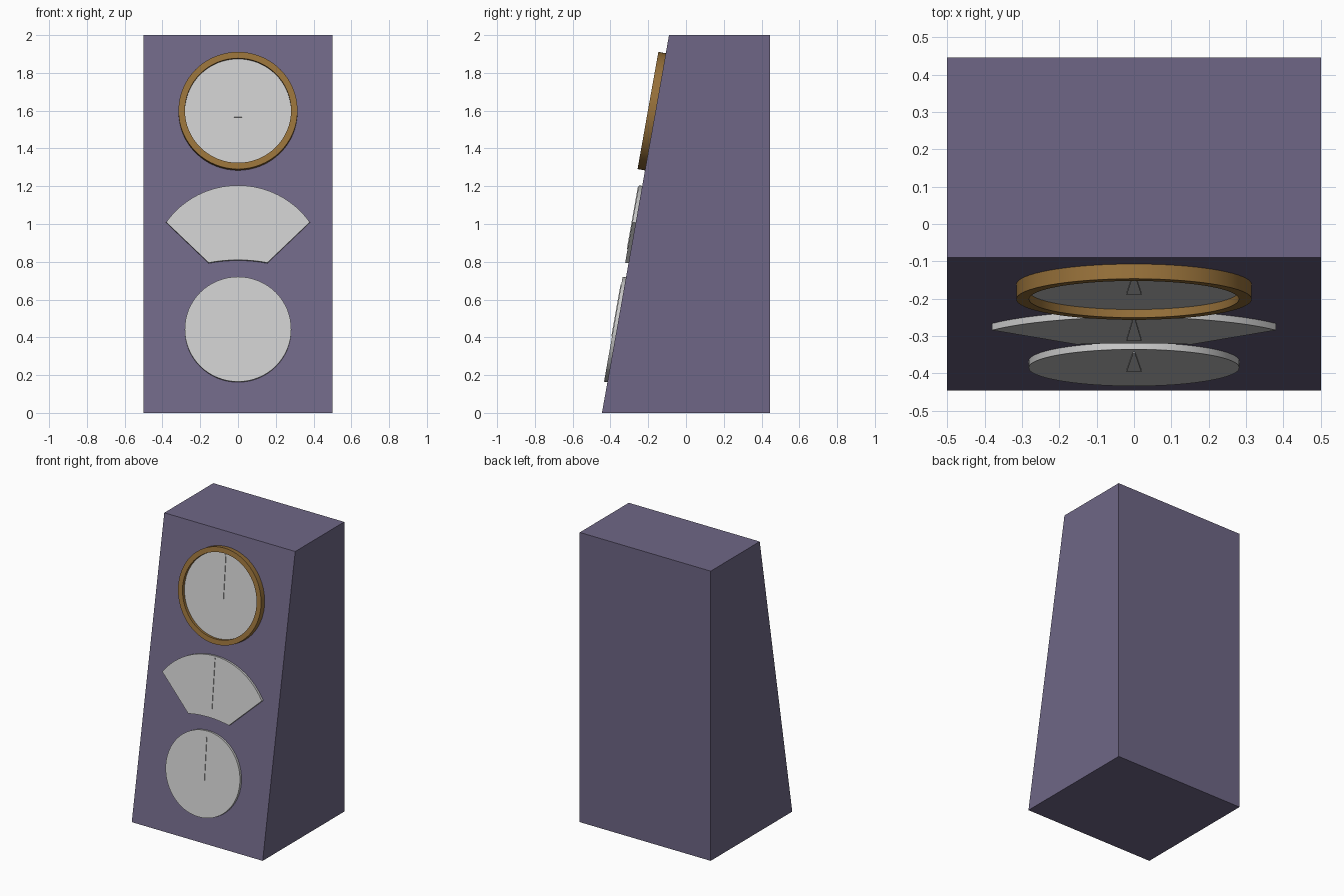
import bpy, bmesh, math
from mathutils import Vector, Matrix

if "Cube" in bpy.data.objects:
    bpy.data.objects.remove(bpy.data.objects["Cube"])

TILT = math.atan2(0.355, 2.0)            # lean of the front panel


def material(name, rgb):
    m = bpy.data.materials.new(name)
    m.diffuse_color = (*rgb, 1)
    m.use_nodes = True
    m.node_tree.nodes["Principled BSDF"].inputs["Base Color"].default_value = m.diffuse_color
    return m


PURPLE = material("muted purple", (0.158, 0.134, 0.238))
GREY = material("light grey", (0.60, 0.60, 0.60))
BRASS = material("brass brown", (0.31, 0.165, 0.042))


def finish(name, bm, mat, smooth=False):
    bmesh.ops.recalc_face_normals(bm, faces=bm.faces)
    mesh = bpy.data.meshes.new(name)
    bm.to_mesh(mesh)
    bm.free()
    mesh.materials.append(mat)
    ob = bpy.data.objects.new(name, mesh)
    bpy.context.collection.objects.link(ob)
    if smooth:
        bpy.ops.object.select_all(action='DESELECT')
        ob.select_set(True)
        bpy.context.view_layer.objects.active = ob
        bpy.ops.object.shade_smooth_by_angle(angle=math.radians(30))
    return ob


def on_panel(z):
    """Frame on the front panel at height z: x right, y up the slope, z outward."""
    origin = Vector((0, -0.445 + 0.1775 * z, z))
    return Matrix.Translation(origin) @ Matrix.Rotation(math.pi / 2 - TILT, 4, 'X')


def prism(bm, outline, depth, axis):
    face = bm.faces.new([bm.verts.new(p) for p in outline])
    ext = bmesh.ops.extrude_face_region(bm, geom=[face])["geom"]
    bmesh.ops.translate(bm, vec=Vector(axis) * depth,
                        verts=[v for v in ext if isinstance(v, bmesh.types.BMVert)])


def plate(name, outline, z, low, high, mat, smooth=True):
    bm = bmesh.new()
    prism(bm, [(x, y, low) for x, y in outline], high - low, (0, 0, 1))
    bm.transform(on_panel(z))
    return finish(name, bm, mat, smooth)


def circle(r, n=64):
    return [(r * math.cos(2 * math.pi * i / n), r * math.sin(2 * math.pi * i / n))
            for i in range(n)]


def arc(half, y_end, rise, n):
    """Arc from -half to +half, ends at y_end, bulging up by rise."""
    r = (half ** 2 + rise ** 2) / (2 * rise)
    a = math.asin(half / r)
    return [(r * math.sin(t), y_end + rise - r + r * math.cos(t))
            for t in (a * (2 * i / n - 1) for i in range(n + 1))]


# Cabinet: side profile with sloping front, extruded across x
bm = bmesh.new()
prism(bm, [(-0.5, y, z) for y, z in
           ((-0.445, 0), (0.445, 0), (0.445, 2), (-0.09, 2))], 1.0, (1, 0, 0))
finish("cabinet", bm, PURPLE)

# Round dials
plate("lower_dial", circle(0.282), 0.44, 0, 0.018, GREY)
plate("upper_dial", circle(0.284), 1.597, 0, 0.018, GREY)

# Fan-shaped middle dial
fan = arc(0.38, 0.218, 0.198, 32) + arc(0.155, 0.0, 0.015, 12)[::-1]
plate("fan_dial", fan, 0.792, 0, 0.018, GREY)

# Tapered needles lying on the dials
for name, z, length in (("lower_needle", 0.401, 0.28),
                        ("fan_needle", 0.864, 0.33),
                        ("upper_needle", 1.562, 0.30)):
    plate(name, [(-0.02, 0), (0.02, 0), (0.003, length), (-0.003, length)],
          z, 0.015, 0.022, GREY, smooth=False)

# Bezel ring around the upper dial: square section swept round
bm = bmesh.new()
section = ((0.315, 0), (0.315, 0.04), (0.281, 0.04), (0.281, 0))
loops = [[bm.verts.new((x, y, h)) for x, y in circle(r)] for r, h in section]
for k in range(4):
    a, b = loops[k], loops[(k + 1) % 4]
    for i in range(64):
        j = (i + 1) % 64
        bm.faces.new((a[i], a[j], b[j], b[i]))
bm.transform(on_panel(1.594))
finish("bezel_ring", bm, BRASS, True)
